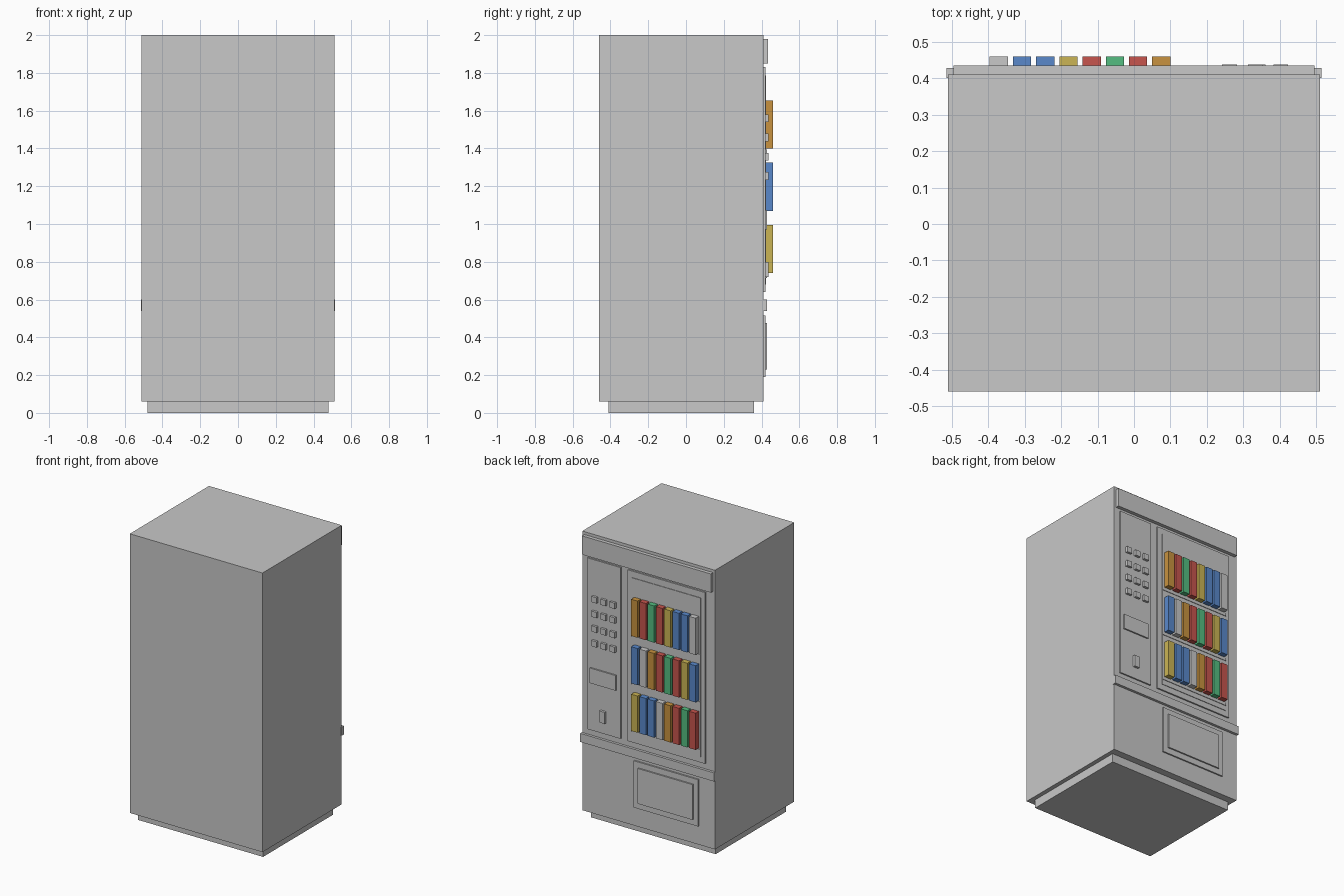
import bpy

if "Cube" in bpy.data.objects:
    bpy.data.objects.remove(bpy.data.objects["Cube"], do_unlink=True)


def material(name, colour):
    mat = bpy.data.materials.new(name)
    mat.use_nodes = True
    mat.diffuse_color = (*colour, 1)
    mat.node_tree.nodes["Principled BSDF"].inputs["Base Color"].default_value = (*colour, 1)
    return mat


GREY = material("light grey", (0.58, 0.58, 0.58))
COLOURS = {
    "grey": GREY,
    "blue": material("blue", (0.10, 0.25, 0.60)),
    "yellow": material("yellow", (0.60, 0.46, 0.09)),
    "red": material("red", (0.57, 0.09, 0.075)),
    "green": material("green", (0.09, 0.51, 0.22)),
    "orange": material("orange", (0.58, 0.29, 0.05)),
}


def box(name, x, y, z, mat=GREY):
    """Box given as (low, high) ranges on each axis."""
    centre = [(a + b) / 2 for a, b in (x, y, z)]
    bpy.ops.mesh.primitive_cube_add(size=1, location=centre)
    obj = bpy.context.object
    obj.name = name
    obj.scale = [b - a for a, b in (x, y, z)]
    bpy.ops.object.transform_apply(location=False, rotation=False, scale=True)
    obj.data.materials.append(mat)
    return obj


BACK = 0.41  # plane that carries the selling face

# Cabinet and plinth
box("cabinet", (-0.51, 0.51), (-0.46, BACK), (0.06, 2.0))
box("plinth", (-0.48, 0.48), (-0.41, 0.36), (0, 0.065))

# Header sign and belt trim
box("header_sign", (-0.495, 0.495), (BACK - 0.01, 0.435), (1.85, 1.98))
box("belt_trim", (-0.514, 0.514), (BACK - 0.01, 0.428), (0.54, 0.60))

# Display window and control panel
box("window_frame", (-0.44, 0.155), (BACK - 0.01, 0.42), (0.64, 1.83))
box("window_glass", (-0.41, 0.12), (BACK, 0.424), (0.68, 1.785))
box("control_panel", (0.21, 0.465), (BACK - 0.01, 0.42), (0.64, 1.83))

# Keypad
for row in range(4):
    for col in range(3):
        x, z = 0.262 + col * 0.07, 1.56 - row * 0.102
        box("keypad_button", (x - 0.02, x + 0.02), (BACK, 0.437), (z - 0.02, z + 0.02))

# Payment parts
box("price_display", (0.24, 0.44), (BACK, 0.43), (0.97, 1.075))
box("coin_slot", (0.32, 0.36), (BACK, 0.437), (0.72, 0.80))

# Delivery hatch
box("hatch_frame", (-0.387, 0.108), (BACK - 0.01, 0.42), (0.19, 0.515))
box("hatch_flap", (-0.35, 0.07), (BACK, 0.43), (0.23, 0.475))

# Shelves of packets, listed from +x to -x
SHELVES = [
    "orange red green red yellow blue blue grey",
    "blue grey orange red green red yellow blue",
    "yellow blue blue grey orange red green red",
]
for level, packets in enumerate(SHELVES):
    z = 1.40 - level * 0.33
    box("shelf", (-0.41, 0.12), (BACK, 0.428), (z - 0.025, z - 0.005))
    for i, colour in enumerate(packets.split()):
        x = 0.075 - i * 0.0637
        box("packet_" + colour, (x - 0.025, x + 0.025), (BACK, 0.46), (z, z + 0.255), COLOURS[colour])
